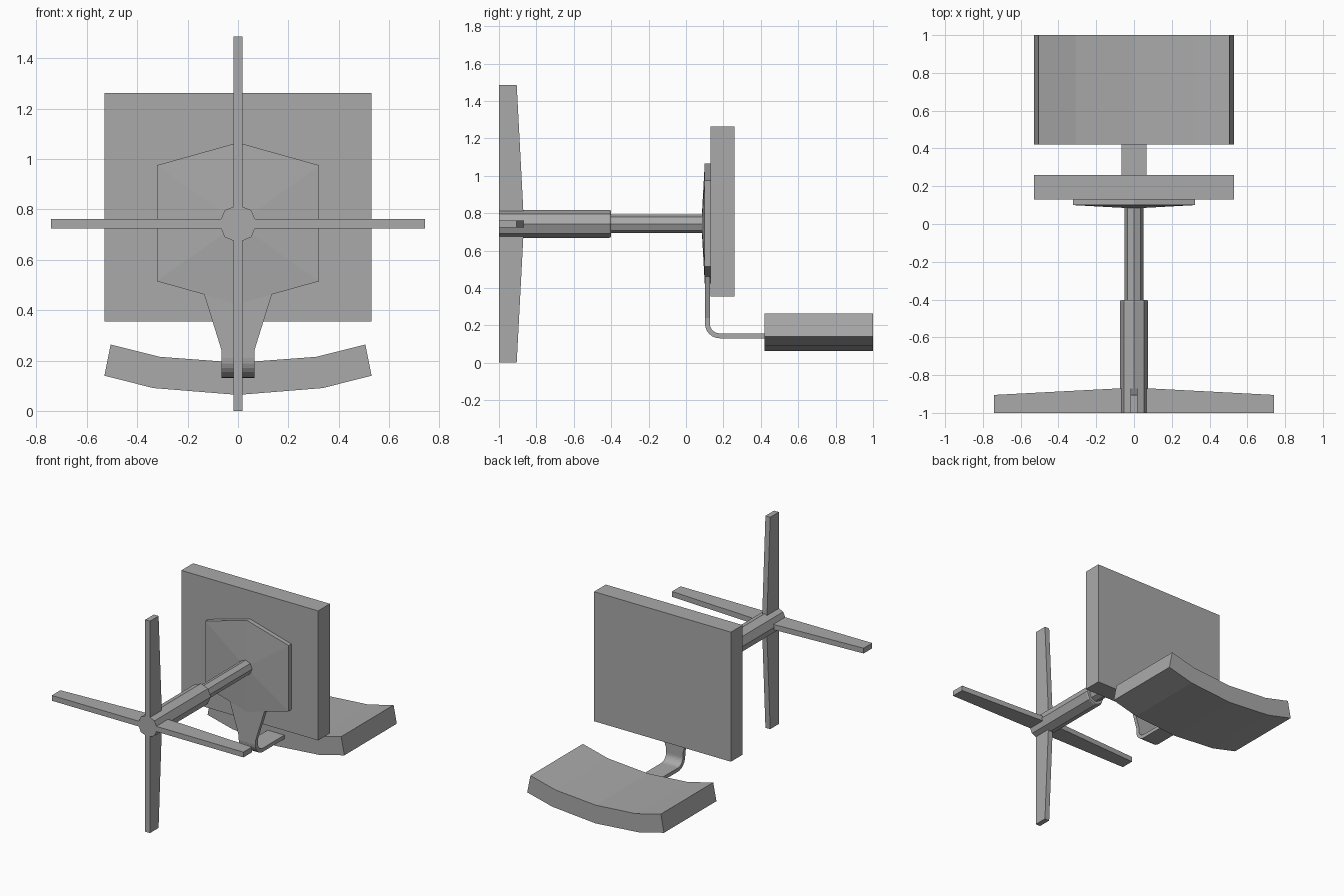
import bpy, bmesh, math
from mathutils import Vector

if "Cube" in bpy.data.objects:
    bpy.data.objects.remove(bpy.data.objects["Cube"])

CZ = 0.743  # height of the support axis
grey = bpy.data.materials.new("plain grey")
grey.diffuse_color = (0.4, 0.4, 0.4, 1)
grey.use_nodes = True
grey.node_tree.nodes["Principled BSDF"].inputs["Base Color"].default_value = grey.diffuse_color


def finish(name, bm):
    bmesh.ops.recalc_face_normals(bm, faces=bm.faces)
    me = bpy.data.meshes.new(name)
    bm.to_mesh(me)
    bm.free()
    me.materials.append(grey)
    ob = bpy.data.objects.new(name, me)
    bpy.context.collection.objects.link(ob)
    return ob


def loft(name, rings):
    """Skin a list of equal-length closed rings and cap both ends."""
    bm = bmesh.new()
    vs = [[bm.verts.new(p) for p in r] for r in rings]
    n = len(vs[0])
    for a, b in zip(vs, vs[1:]):
        for i in range(n):
            j = (i + 1) % n
            bm.faces.new((a[i], a[j], b[j], b[i]))
    bm.faces.new(vs[0])
    bm.faces.new(vs[-1])
    return finish(name, bm)


def octagon(r, y):
    return [(r * math.cos(k * math.pi / 4), y, CZ + r * math.sin(k * math.pi / 4))
            for k in range(8)]


# Cross-shaped foot: two tapered bars, extruded across their thickness
bar = [(-0.742, -1), (0.742, -1), (0.742, -0.905), (0.075, -0.87),
       (-0.075, -0.87), (-0.742, -0.905)]
t = 0.0185
loft("vertical_foot_bar", [[(s * t, y, CZ + a) for a, y in bar] for s in (-1, 1)])
loft("horizontal_foot_bar", [[(a, y, CZ + s * t) for a, y in bar] for s in (-1, 1)])

# Telescopic column: thick sleeve with a small chamfer, then a thinner tube
loft("column_sleeve", [octagon(0.075, -1), octagon(0.075, -0.41), octagon(0.07, -0.402)])
loft("column_tube", [octagon(0.05, -0.41), octagon(0.05, 0.1)])

# Shallow cone-fronted hexagonal mounting plate
hexa = [(0, 0.322), (0.322, 0.232), (0.322, -0.228), (0, -0.318),
        (-0.322, -0.228), (-0.322, 0.232)]
loft("mounting_plate", [[(x * k, y, CZ + z * k) for x, z in hexa]
                        for k, y in ((1, 0.131), (1, 0.1), (0.15, 0.085))])

# Screen panel
bm = bmesh.new()
bmesh.ops.create_cube(bm, size=1)
for v in bm.verts:
    v.co = Vector((v.co.x * 1.06, 0.195 + v.co.y * 0.13, 0.8085 + v.co.z * 0.907))
finish("screen_panel", bm)

# Bent tray arm: flat strip, tapering down from the plate and curving backwards
path = [(0.101, 0.465, 0.127, 0.465, 0.135), (0.101, 0.24, 0.127, 0.24, 0.065)]
for k in range(7):
    a = math.pi / 2 * k / 6
    c, s = math.cos(a), math.sin(a)
    path.append((0.18 - 0.079 * c, 0.21 - 0.079 * s,
                 0.18 - 0.053 * c, 0.21 - 0.053 * s, 0.065))
path.append((0.44, 0.131, 0.44, 0.157, 0.065))
loft("tray_arm", [[(-w, y0, z0), (w, y0, z0), (w, y1, z1), (-w, y1, z1)]
                  for y0, z0, y1, z1, w in path])

# Curved tray
half = [(0.31, 0.215), (0.505, 0.264), (0.53, 0.14), (0.335, 0.091)]
prof = [(0, 0.192)] + half + [(0, 0.064)] + [(-x, z) for x, z in reversed(half)]
loft("curved_tray", [[(x, y, z) for x, z in prof] for y in (0.42, 1.0)])
